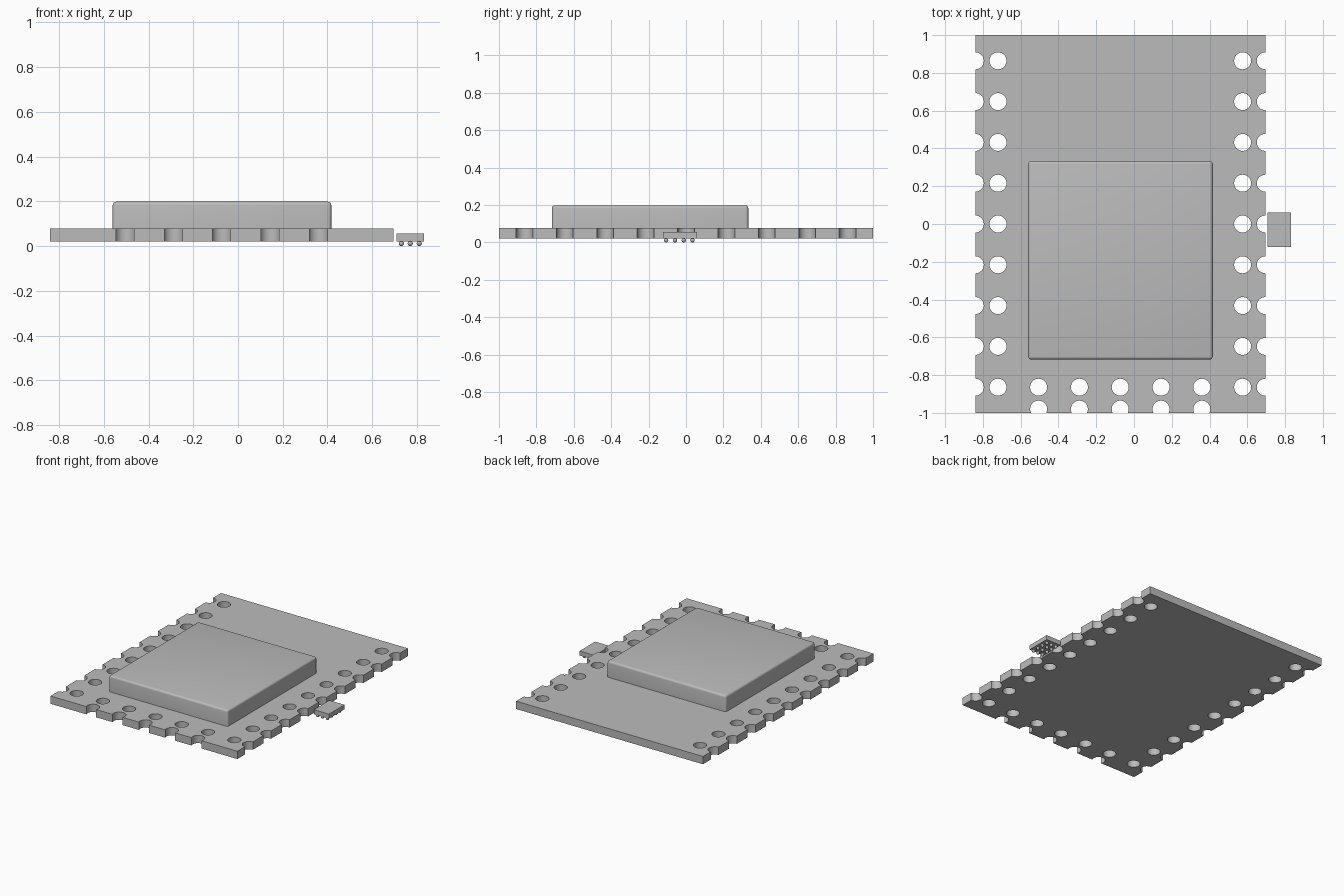
import bpy
import bmesh
from math import radians, cos, sin, asin, degrees
from mathutils import Matrix, Vector

if "Cube" in bpy.data.objects:
    bpy.data.objects.remove(bpy.data.objects["Cube"], do_unlink=True)

GREY = (0.5, 0.5, 0.5, 1)
grey = bpy.data.materials.new("plain_grey")
grey.use_nodes = True
grey.diffuse_color = GREY
grey.node_tree.nodes["Principled BSDF"].inputs["Base Color"].default_value = GREY

LEFT, RIGHT, BACK, FRONT = -0.84, 0.695, 1.0, -1.0
R, PITCH, INSET = 0.045, 0.216, 0.12
BOTTOM, TOP = 0.02, 0.078
side_ys = [-0.864 + PITCH * i for i in range(9)]
front_xs = [-0.505 + PITCH * i for i in range(5)]


def select(obj):
    bpy.ops.object.select_all(action='DESELECT')
    obj.select_set(True)
    bpy.context.view_layer.objects.active = obj


def arc(cx, cy, start, end, n=16):
    angles = [radians(start + (end - start) * i / n) for i in range(n + 1)]
    return [(cx + R * cos(a), cy + R * sin(a)) for a in angles]


def mesh_object(name, bm):
    mesh = bpy.data.meshes.new(name)
    bm.to_mesh(mesh)
    bm.free()
    mesh.materials.append(grey)
    obj = bpy.data.objects.new(name, mesh)
    bpy.context.collection.objects.link(obj)
    return obj


def box(name, low, high):
    low, high = Vector(low), Vector(high)
    bm = bmesh.new()
    bmesh.ops.create_cube(bm, size=1)
    bmesh.ops.scale(bm, vec=high - low, verts=bm.verts)
    bmesh.ops.translate(bm, vec=(low + high) / 2, verts=bm.verts)
    return mesh_object(name, bm)


# Circuit board: notched outline with round holes, filled and extruded
front_notch_y = FRONT + 0.02
dip = degrees(asin(0.02 / R))
outline = [(LEFT, FRONT)]
for x in front_xs:
    outline += arc(x, front_notch_y, 180 + dip, -dip)
outline.append((RIGHT, FRONT))
for y in side_ys:
    outline += arc(RIGHT, y, 270, 90)
outline += [(RIGHT, BACK), (LEFT, BACK)]
for y in reversed(side_ys):
    outline += arc(LEFT, y, 90, -90)

holes = [(x, y) for x in (LEFT + INSET, RIGHT - INSET) for y in side_ys]
holes += [(x, side_ys[0]) for x in front_xs]
loops = [outline] + [arc(x, y, 0, 360, 32)[:-1] for x, y in holes]

curve = bpy.data.curves.new("circuit_board", 'CURVE')
curve.dimensions = '2D'
curve.fill_mode = 'BOTH'
curve.extrude = (TOP - BOTTOM) / 2
for loop in loops:
    spline = curve.splines.new('POLY')
    spline.points.add(len(loop) - 1)
    for point, (x, y) in zip(spline.points, loop):
        point.co = (x, y, 0, 1)
    spline.use_cyclic_u = True
curve.materials.append(grey)
board = bpy.data.objects.new("circuit_board", curve)
board.location.z = (TOP + BOTTOM) / 2
bpy.context.collection.objects.link(board)
select(board)
bpy.ops.object.convert(target='MESH')
bpy.ops.object.shade_smooth_by_angle(angle=radians(30))

# Metal shield can with rounded upper edges
shield = box("shield_can", (-0.56, -0.717, TOP), (0.417, 0.333, 0.198))
bm = bmesh.new()
bm.from_mesh(shield.data)
edges = [e for e in bm.edges if max(v.co.z for v in e.verts) > 0.1]
bmesh.ops.bevel(bm, geom=edges, offset=0.015, segments=4, profile=0.5, affect='EDGES')
bm.to_mesh(shield.data)
bm.free()
select(shield)
bpy.ops.object.shade_smooth_by_angle(angle=radians(30))

# Small chip beside the board
box("chip_body", (0.708, -0.122, 0.021), (0.832, 0.06, 0.055))

# Grid of solder balls beneath the chip
bm = bmesh.new()
for i in range(3):
    for j in range(4):
        spot = Vector((0.73 + 0.04 * i, -0.106 + 0.047 * j, 0.0115))
        bmesh.ops.create_uvsphere(bm, u_segments=16, v_segments=10, radius=0.0115,
                                  matrix=Matrix.Translation(spot))
balls = mesh_object("solder_balls", bm)
select(balls)
bpy.ops.object.shade_smooth_by_angle(angle=radians(40))
